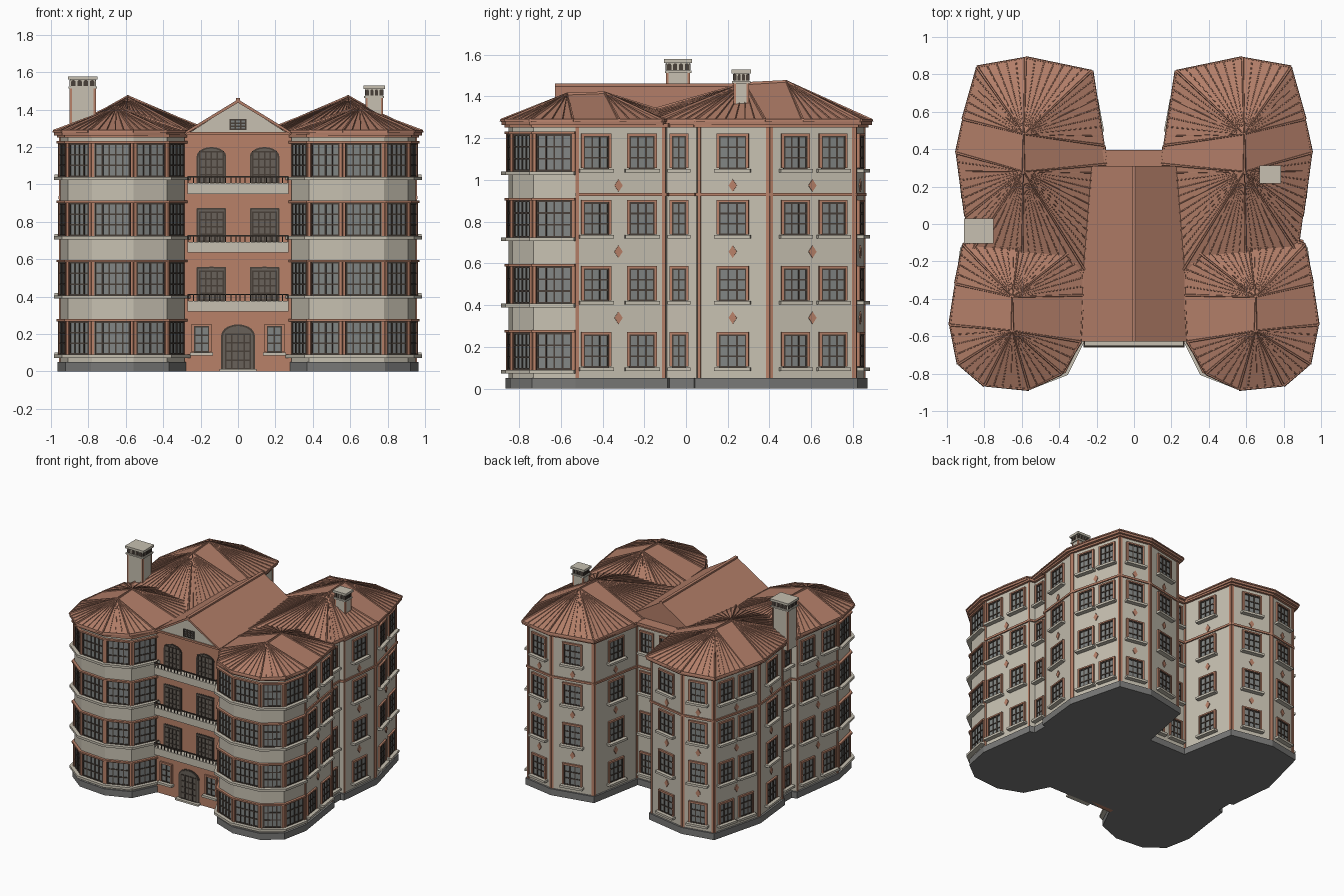
import bpy, bmesh, math
from mathutils import Vector, Matrix

cube = bpy.data.objects.get("Cube")
if cube:
    bpy.data.objects.remove(cube)


def material(name, rgb):
    m = bpy.data.materials.new(name)
    m.use_nodes = True
    m.diffuse_color = (*rgb, 1)
    m.node_tree.nodes["Principled BSDF"].inputs["Base Color"].default_value = (*rgb, 1)
    return m


CREAM = material("cream plaster", (0.57, 0.53, 0.44))
SALMON = material("salmon render", (0.48, 0.22, 0.14))
ROOF = material("clay roof", (0.45, 0.21, 0.14))
STONE = material("grey plinth", (0.19, 0.19, 0.185))
FRAME = material("dark frame", (0.065, 0.05, 0.04))
GLASS = material("grey glass", (0.22, 0.235, 0.23))
DOOR = material("brown door glass", (0.14, 0.12, 0.10))
parts = {}


def part(name, mat):
    return parts.setdefault(name, (bmesh.new(), mat))[0]


# A wall frame: local x runs along the wall, y goes up, z points outward
def wall_frame(a, b):
    u = (Vector(b) - Vector(a)).normalized()
    return Matrix(((u.x, 0, u.y, a[0]), (u.y, 0, -u.x, a[1]), (0, 1, 0, 0), (0, 0, 0, 1)))


def prism(bm, fr, pts, d0, d1):
    lo, hi = [[bm.verts.new(fr @ Vector((*p, d))) for p in pts] for d in (d0, d1)]
    bm.faces.new(lo)
    bm.faces.new(hi)
    for i in range(len(pts)):
        j = (i + 1) % len(pts)
        bm.faces.new((lo[i], lo[j], hi[j], hi[i]))


def box(bm, fr, cx, w, z0, z1, d0, d1):
    prism(bm, fr, [(cx - w / 2, z0), (cx + w / 2, z0), (cx + w / 2, z1), (cx - w / 2, z1)], d0, d1)


def arch(bm, fr, cx, w, z0, z1, rise, d0, d1):
    top = [(cx + w / 2 * math.cos(math.pi * i / 10), z1 - rise + rise * math.sin(math.pi * i / 10))
           for i in range(11)]
    prism(bm, fr, [(cx - w / 2, z0), (cx + w / 2, z0)] + top, d0, d1)


def offset(pts, d):
    out = []
    for i, p in enumerate(pts):
        ns = []
        for a, b in ((i - 1, i), (i, i + 1)):
            if a >= 0 and b < len(pts):
                e = (Vector(pts[b]) - Vector(pts[a])).normalized()
                ns.append(Vector((e.y, -e.x)))
        n = (ns[0] + ns[-1]).normalized()
        out.append(tuple(Vector(p) + n * (d / max(n.dot(ns[0]), 0.4))))
    return out


FLAT = Matrix.Identity(4)


# A moulding that follows the walls
def band(bm, pts, z0, z1, d):
    inner, outer = offset(pts, -0.01), offset(pts, d)
    for i in range(len(pts) - 1):
        prism(bm, FLAT, [inner[i], outer[i], outer[i + 1], inner[i + 1]], z0, z1)


def bars(bm, fr, cx, w, z0, z1, cols, rows, d0, d1):
    t = 0.008
    for i in range(cols + 1):
        box(bm, fr, cx - w / 2 + w * i / cols, t, z0, z1, d0, d1)
    for j in range(rows + 1):
        z = z0 + (z1 - z0) * j / rows
        box(bm, fr, cx, w + t, z - t / 2, z + t / 2, d0, d1)


def window(fr, cx, w, z0, z1, cols=3, sill=True):
    box(part("window_glass", GLASS), fr, cx, w, z0, z1, -0.01, 0.003)
    bars(part("window_bars", FRAME), fr, cx, w, z0, z1, cols, 3, 0, 0.008)
    if sill:
        trim = part("window_trim", SALMON)
        for s in (-1, 1):
            box(trim, fr, cx + s * (w / 2 + 0.009), 0.012, z0, z1 + 0.015, -0.01, 0.014)
        box(trim, fr, cx, w + 0.01, z1 + 0.004, z1 + 0.015, -0.01, 0.014)
        box(part("window_sills", CREAM), fr, cx, w + 0.05, z0 - 0.02, z0 - 0.003, -0.01, 0.035)


# Half of the footprint, from the front centre round to the back centre
outline = [(0, -0.59), (0.285, -0.59), (0.38, -0.78), (0.56, -0.85), (0.78, -0.83), (0.91, -0.73),
           (0.95, -0.53), (0.89, -0.10), (0.85, -0.09), (0.85, 0.05), (0.88, 0.055), (0.915, 0.40),
           (0.81, 0.81), (0.57, 0.855), (0.25, 0.79), (0.17, 0.36), (0, 0.36)]
prism(part("walls", CREAM), FLAT, outline, 0.02, 1.27)
prism(part("plinth", STONE), FLAT, offset(outline, 0.014), 0, 0.05)
bay, sides = outline[1:7], outline[6:]
band(part("eave_moulding", SALMON), outline[1:], 1.25, 1.27, 0.018)
band(part("belt_course", SALMON), sides, 0.922, 0.938, 0.01)
floors = [0.09 + 0.317 * i for i in range(4)]

# Glazed front bays
for z in floors:
    band(part("bay_sills", CREAM), bay, z - 0.018, z, 0.035)
    band(part("bay_heads", SALMON), bay, z + 0.178, z + 0.19, 0.02)
    for i, (a, b) in enumerate(zip(bay, bay[1:])):
        fr, length = wall_frame(a, b), (Vector(b) - Vector(a)).length
        window(fr, length / 2, length - 0.04, z + 0.004, z + 0.174, (4, 4, 5, 4, 4)[i], False)
        for u in (0.006, length - 0.006):
            box(part("bay_posts", SALMON), fr, u, 0.014, z, z + 0.18, -0.01, 0.012)

# Plastered sides: window positions and diamond position along each wall
layout = {0: ((0.23, 0.74), 0.48, 0.115), 2: ((0.40,), None, 0.06), 4: ((0.49,), 0.49, 0.125),
          5: ((0.3, 0.74), 0.5, 0.11), 6: ((0.5,), 0.5, 0.115), 7: ((0.5,), 0.5, 0.125),
          8: ((0.5,), 0.5, 0.125), 9: ((0.5,), None, 0.09)}
for i, (spots, gem, w) in layout.items():
    a, b = sides[i], sides[i + 1]
    fr, length = wall_frame(a, b), (Vector(b) - Vector(a)).length
    for k, z in enumerate(floors):
        for t in spots:
            window(fr, length * t, w, z + 0.015, z + 0.165, 2 if w < 0.08 else 3)
        if gem and k:
            c, m = length * gem, z - 0.068
            prism(part("diamonds", SALMON), fr,
                  [(c - 0.02, m), (c, m - 0.03), (c + 0.02, m), (c, m + 0.03)], -0.01, 0.006)
    if i not in (2, 9):
        for u in (0.008, length - 0.008):
            box(part("corner_strips", SALMON), fr, u, 0.016, 0.05, 1.25, -0.01, 0.006)

# Central entrance front
front = wall_frame((0, -0.60), (1, -0.60))
box(part("centre_wall", SALMON), front, 0.1425, 0.285, 0, 1.275, -0.03, 0.006)
for k, z in enumerate((0.32, 0.635, 0.95)):
    box(part("balcony_slabs", CREAM), front, 0.135, 0.27, z, z + 0.057, 0, 0.06)
    rail = part("balcony_rails", FRAME)
    box(rail, front, 0.135, 0.27, z + 0.088, z + 0.095, 0.05, 0.058)
    box(rail, front, 0.266, 0.008, z + 0.088, z + 0.095, 0, 0.058)
    for n in range(10):
        box(rail, front, 0.01 + n * 0.0285, 0.005, z + 0.05, z + 0.09, 0.051, 0.056)
    rise = 0.05 if k == 2 else 0.003
    top = z + (0.25 if k == 2 else 0.24)
    arch(part("balcony_door_frames", FRAME), front, 0.142, 0.158, z + 0.057, top, rise, 0, 0.009)
    arch(part("balcony_doors", DOOR), front, 0.142, 0.142, z + 0.057, top - 0.008, rise, 0, 0.012)
    bars(part("balcony_door_bars", FRAME), front, 0.142, 0.126, z + 0.06, top - 0.025, 4, 4, 0, 0.016)
window(wall_frame((0, -0.606), (1, -0.606)), 0.195, 0.075, 0.105, 0.24, 2)
arch(part("entrance_frame", FRAME), front, 0, 0.18, 0.01, 0.252, 0.06, 0, 0.010)
arch(part("entrance_door", DOOR), front, 0, 0.16, 0.012, 0.243, 0.055, 0, 0.013)
bars(part("entrance_bars", FRAME), front, 0, 0.13, 0.015, 0.2, 4, 4, 0, 0.017)
box(part("entrance_step", CREAM), front, 0, 0.2, 0, 0.014, 0, 0.04)

# Gable and its long roof
prism(part("gable_wall", CREAM), front, [(0, 1.27), (0.27, 1.27), (0, 1.442)], -0.03, 0.006)
window(wall_frame((0, -0.606), (1, -0.606)), 0, 0.085, 1.295, 1.345, 3, False)
box(part("gable_string", SALMON), front, 0.14, 0.28, 1.265, 1.28, 0, 0.015)
gable = part("gable_roof", ROOF)
prism(gable, front, [(0, 1.455), (0.295, 1.275), (0.295, 1.26), (0, 1.437)], -0.91, 0.028)
prism(gable, front, [(0, 1.45), (0.28, 1.275), (0, 1.275)], -0.905, -0.89)
box(gable, front, 0, 0.024, 1.448, 1.461, -0.91, 0.028)
prism(part("rear_roof", ROOF), FLAT, [(0, 0.2), (0.2, 0.2), (0.2, 0.395), (0, 0.395)], 1.268, 1.29)


def rib(bm, a, b, w, h):
    side = (b - a).cross(Vector((0, 0, 1))).normalized() * w / 2
    up = Vector((0, 0, h))
    ends = [[bm.verts.new(p + o) for o in (-side * s - up, side * s - up, side * s * 0.5 + up, -side * s * 0.5 + up)]
            for p, s in ((a, 1), (b, 0.5))]
    for e in ends:
        bm.faces.new(e)
    for i in range(4):
        j = (i + 1) % 4
        bm.faces.new((ends[0][i], ends[0][j], ends[1][j], ends[1][i]))


# Tiled roof with a short ridge; every eave point names the ridge end it climbs to
def ridge_roof(name, eave, ridge, z_eave=1.285):
    bm, ribs = part(name, ROOF), part(name + "_ribs", ROOF)
    tops = [Vector(r) for r in ridge]
    apex = [bm.verts.new(t) for t in tops]
    rim = [bm.verts.new((x, y, z_eave)) for x, y, k in eave]
    low = [bm.verts.new((x, y, z_eave - 0.022)) for x, y, k in eave]
    bm.faces.new(low)
    for i, (x, y, k) in enumerate(eave):
        j = (i + 1) % len(eave)
        k2 = eave[j][2]
        bm.faces.new((low[i], low[j], rim[j], rim[i]))
        a, b = rim[i].co, rim[j].co
        rib(ribs, a, b, 0.016, 0.006)
        rib(ribs, a, tops[k], 0.018, 0.008)
        if k == k2:
            bm.faces.new((rim[i], rim[j], apex[k]))
            n = max(1, round((b - a).length / 0.05))
            for s in range(1, n):
                p = a.lerp(b, s / n)
                rib(ribs, p, p.lerp(tops[k], 0.9), 0.009, 0.005)
        else:
            bm.faces.new((rim[i], rim[j], apex[k2], apex[k]))
    rib(ribs, tops[0], tops[1], 0.02, 0.008)


ridge_roof("front_tower_roof",
           [(0.285, -0.63, 0), (0.385, -0.80, 0), (0.56, -0.885, 0), (0.80, -0.865, 0), (0.94, -0.75, 0),
            (0.985, -0.54, 0), (0.955, -0.32, 1), (0.915, -0.11, 1), (0.6, 0.02, 1), (0.28, -0.1, 1),
            (0.27, -0.38, 1)], [(0.65, -0.57, 1.41), (0.65, -0.39, 1.415)])
ridge_roof("back_tower_roof",
           [(0.26, -0.25, 0), (0.6, -0.33, 0), (0.87, -0.15, 0), (0.90, 0.04, 0), (0.95, 0.38, 0),
            (0.915, 0.56, 1), (0.84, 0.84, 1), (0.58, 0.89, 1), (0.225, 0.82, 1), (0.16, 0.42, 1),
            (0.145, 0.32, 0)], [(0.59, 0.28, 1.46), (0.59, 0.48, 1.47)])


# Chimneys with a vented cap
def chimney(name, cx, cy, w, d, top):
    def slab(p, mat, grow, z0, z1):
        x, y = w / 2 + grow, d / 2 + grow
        prism(part(name + p, mat), FLAT, [(cx - x, cy - y), (cx + x, cy - y), (cx + x, cy + y), (cx - x, cy + y)], z0, z1)
    slab("_shaft", CREAM, -0.012, 1.2, top - 0.01)
    slab("_collar", CREAM, -0.004, top - 0.066, top - 0.055)
    slab("_cap", CREAM, 0, top - 0.018, top)
    for n in range(4):
        ang = n * math.pi / 2
        out = Vector((math.sin(ang), -math.cos(ang)))
        along = Vector((math.cos(ang), math.sin(ang)))
        half, reach = (w, d) if n % 2 == 0 else (d, w)
        o = Vector((cx, cy)) + out * (reach / 2 - 0.012)
        fr = wall_frame(o, o + along)
        for s in range(4):
            arch(part(name + "_vents", FRAME), fr, (s - 1.5) * half * 0.21, half * 0.15,
                 top - 0.052, top - 0.02, 0.01, -0.005, 0.004)
        for s in (-1, 1):
            box(part(name + "_edges", SALMON), fr, s * (half / 2 - 0.017), 0.01, 1.2, top - 0.066, -0.005, 0.002)


chimney("tall_chimney", -0.83, -0.038, 0.16, 0.135, 1.578)
chimney("short_chimney", 0.728, 0.265, 0.115, 0.095, 1.528)

# Turn every part into an object; all but the chimneys are mirrored
for name, (bm, mat) in parts.items():
    bmesh.ops.recalc_face_normals(bm, faces=bm.faces)
    mesh = bpy.data.meshes.new(name)
    bm.to_mesh(mesh)
    bm.free()
    mesh.materials.append(mat)
    ob = bpy.data.objects.new(name, mesh)
    bpy.context.scene.collection.objects.link(ob)
    if "chimney" not in name:
        ob.modifiers.new("mirror", 'MIRROR').use_mirror_merge = False
